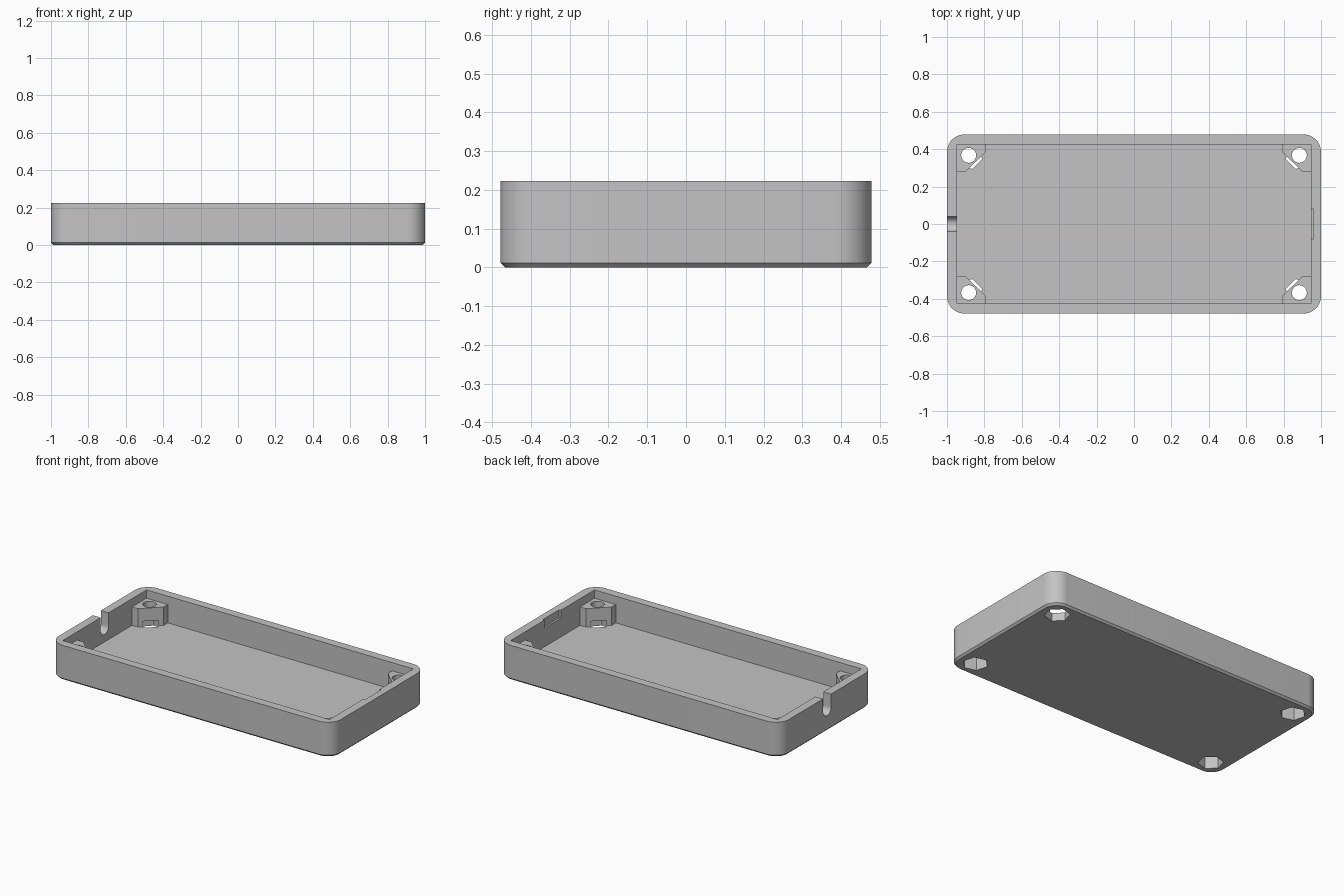
import bpy, bmesh
from math import pi, cos, sin, radians

cube = bpy.data.objects.get("Cube")
if cube:
    bpy.data.objects.remove(cube, do_unlink=True)

grey = bpy.data.materials.new("plain grey")
grey.use_nodes = True
colour = (0.55, 0.55, 0.55, 1)
grey.diffuse_color = colour
grey.node_tree.nodes["Principled BSDF"].inputs["Base Color"].default_value = colour

HX, HY, HEIGHT = 1.0, 0.479, 0.223     # outer half sizes and height
WALL, FLOOR = 0.0545, 0.052
IX, IY = HX - WALL, HY - WALL          # cavity half sizes
SCREW_X, SCREW_Y = 0.884, 0.367


def rounded_rect(hx, hy, r, steps=12):
    pts = []
    for q, (sx, sy) in enumerate([(1, 1), (-1, 1), (-1, -1), (1, -1)]):
        for i in range(steps + 1):
            a = (q + i / steps) * pi / 2
            pts.append((sx * (hx - r) + r * cos(a), sy * (hy - r) + r * sin(a)))
    return pts


def rect(x0, x1, y0, y1):
    return [(x0, y0), (x1, y0), (x1, y1), (x0, y1)]


def circle(x, y, r, sides, start=0.0):
    return [(x + r * cos(start + 2 * pi * i / sides),
             y + r * sin(start + 2 * pi * i / sides)) for i in range(sides)]


def loft(name, sections, along_x=False):
    """Solid through a stack of (level, outline) sections along z, or along x."""
    bm = bmesh.new()
    rings = [[bm.verts.new((h, u, v) if along_x else (u, v, h)) for u, v in pts]
             for h, pts in sections]
    for low, high in zip(rings, rings[1:]):
        for i in range(len(low)):
            j = (i + 1) % len(low)
            bm.faces.new((low[i], low[j], high[j], high[i]))
    bm.faces.new(rings[0][::-1])
    bm.faces.new(rings[-1])
    bmesh.ops.recalc_face_normals(bm, faces=bm.faces)
    mesh = bpy.data.meshes.new(name)
    bm.to_mesh(mesh)
    bm.free()
    mesh.materials.append(grey)
    obj = bpy.data.objects.new(name, mesh)
    bpy.context.collection.objects.link(obj)
    return obj


def prism(name, pts, z0, z1, along_x=False):
    return loft(name, [(z0, pts), (z1, pts)], along_x)


def combine(target, tool, operation):
    mod = target.modifiers.new("cut", 'BOOLEAN')
    mod.operation, mod.solver, mod.object = operation, 'EXACT', tool
    bpy.context.view_layer.objects.active = target
    bpy.ops.object.modifier_apply(modifier=mod.name)
    bpy.data.objects.remove(tool, do_unlink=True)


# Tray body with a chamfered underside
R, CH = 0.094, 0.012
outer = rounded_rect(HX, HY, R)
case = loft("enclosure_tray", [(0, rounded_rect(HX - CH, HY - CH, R - CH)),
                               (CH, outer), (HEIGHT, outer)])
combine(case, prism("cavity", rect(-IX, IX, -IY, IY), FLOOR, 0.4), 'DIFFERENCE')

# Corner screw posts, overlapping the walls and floor slightly
corners = [(sx, sy) for sx in (-1, 1) for sy in (-1, 1)]
B = 0.01
post = [(IX + B, IY + B), (0.795, IY + B), (0.795, 0.382),
        (0.903, 0.278), (IX + B, 0.278)]
for sx, sy in corners:
    pts = [(sx * x, sy * y) for x, y in post]
    combine(case, prism("post", pts, FLOOR - B, 0.17), 'UNION')

# Screw holes and hexagonal nut pockets
for sx, sy in corners:
    x, y = sx * SCREW_X, sy * SCREW_Y
    combine(case, prism("hole", circle(x, y, 0.04, 32), 0.03, 0.3), 'DIFFERENCE')
    start = radians(15 if sx == sy else 45)
    combine(case, prism("pocket", circle(x, y, 0.075, 6, start), -0.1, 0.087), 'DIFFERENCE')

# Round-bottomed cable notch in the end wall
U, UZ = 0.04, 0.14
notch = [(U * cos(pi + pi * i / 16), UZ + U * sin(pi + pi * i / 16)) for i in range(17)]
notch += [(U, 0.4), (-U, 0.4)]
combine(case, prism("notch", notch, -1.1, -0.93, True), 'DIFFERENCE')

# Shallow recess inside the opposite wall, open at the rim
combine(case, prism("recess", rect(0.93, IX + 0.012, -0.083, 0.083), 0.172, 0.4), 'DIFFERENCE')

# Smooth the rounded corners, keep the other edges sharp
bpy.ops.object.select_all(action='DESELECT')
case.select_set(True)
bpy.context.view_layer.objects.active = case
bpy.ops.object.shade_smooth_by_angle(angle=radians(25))
